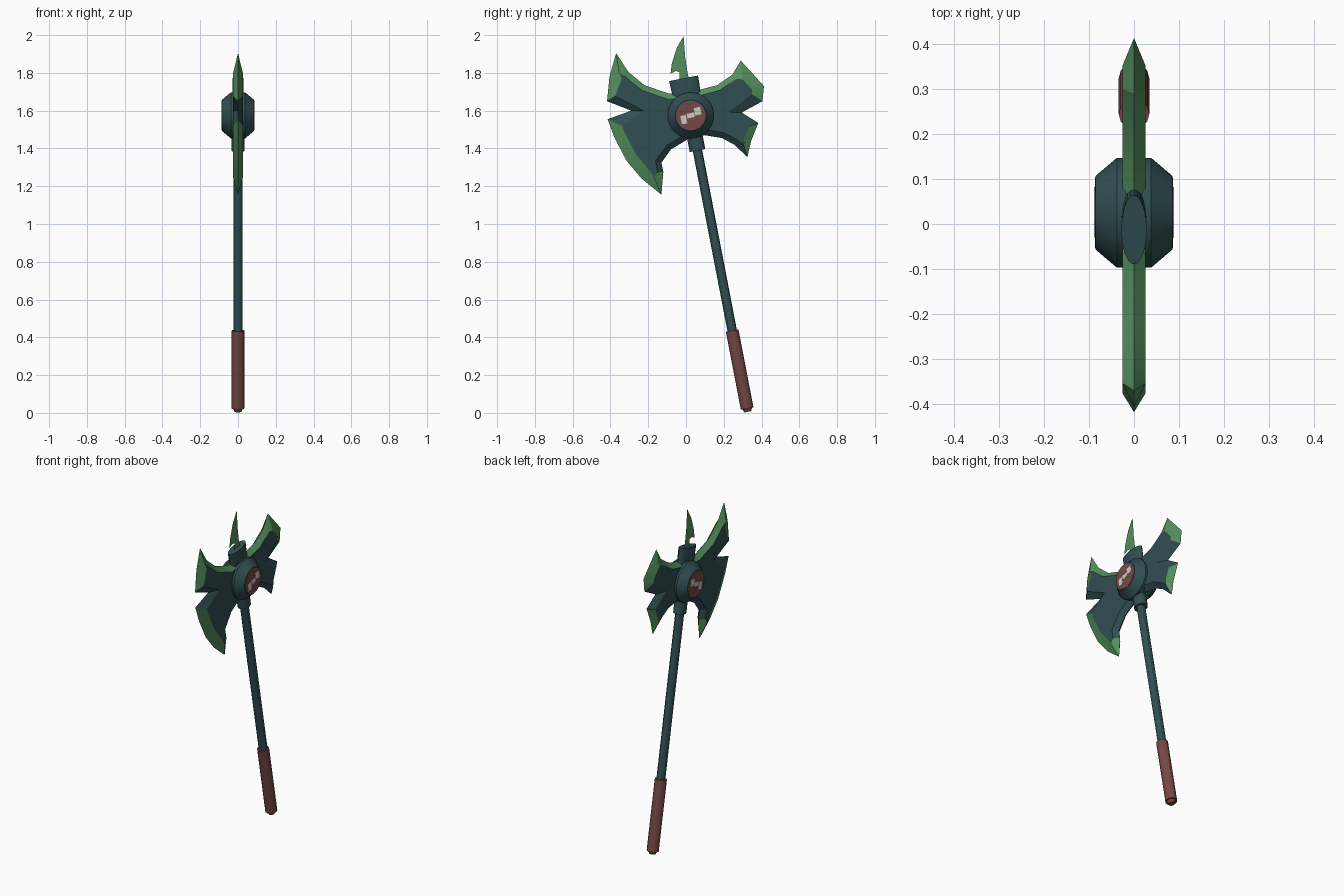
import bpy, bmesh, math
from mathutils import Matrix, Vector

cube = bpy.data.objects.get("Cube")
if cube:
    bpy.data.objects.remove(cube, do_unlink=True)


def material(name, rgb):
    mat = bpy.data.materials.new(name)
    mat.use_nodes = True
    mat.diffuse_color = (*rgb, 1)
    mat.node_tree.nodes["Principled BSDF"].inputs["Base Color"].default_value = (*rgb, 1)
    return mat


teal = material("dark teal metal", (0.03, 0.077, 0.084))
green = material("green edge", (0.09, 0.275, 0.11))
red = material("dull red leather", (0.175, 0.064, 0.06))
pale = material("pale grey", (0.6, 0.58, 0.56))

HUB = Vector((0, 0.025, 1.575))
# Frame of the leaning handle: local z runs up the shaft, origin at the hub
LEAN = Matrix.Translation(HUB) @ Matrix.Rotation(math.radians(10.9), 4, "X")
ACROSS = LEAN @ Matrix.Rotation(math.radians(90), 4, "Y")


def finish(name, bm, mats, angle=None, recalc=True):
    if recalc:
        bmesh.ops.recalc_face_normals(bm, faces=bm.faces)
    mesh = bpy.data.meshes.new(name)
    bm.to_mesh(mesh)
    bm.free()
    for mat in mats:
        mesh.materials.append(mat)
    obj = bpy.data.objects.new(name, mesh)
    bpy.context.collection.objects.link(obj)
    if angle:
        bpy.ops.object.select_all(action="DESELECT")
        obj.select_set(True)
        bpy.context.view_layer.objects.active = obj
        bpy.ops.object.shade_smooth_by_angle(angle=math.radians(angle))
    return obj


def lathe(name, profile, frame, mat, sides=16):
    """Closed elliptical lathe; profile rows are (height, x radius, y radius)."""
    bm = bmesh.new()
    rings = []
    for t, rx, ry in profile:
        ring = []
        for i in range(sides):
            a = math.tau * i / sides
            ring.append(bm.verts.new(frame @ Vector((rx * math.cos(a), ry * math.sin(a), t))))
        rings.append(ring)
    for low, high in zip(rings, rings[1:]):
        for i in range(sides):
            j = (i + 1) % sides
            bm.faces.new((low[i], low[j], high[j], high[i]))
    bm.faces.new(rings[0])
    bm.faces.new(rings[-1])
    return finish(name, bm, [mat], 30)


# Shaft, grip and collars
lathe("shaft", [(-1.17, .025, .025), (-.1, .025, .025)], LEAN, teal, 12)
lathe("grip", [(-1.58, .034, .034), (-1.16, .034, .034)], LEAN, red, 12)
lathe("pommel", [(-1.598, .018, .018), (-1.58, .026, .026)], LEAN, red, 12)
lathe("lower_collar", [(-.19, .035, .042), (-.08, .035, .042)], LEAN, teal)
lathe("upper_collar", [(.08, .028, .074), (.2, .028, .078)], LEAN, teal, 24)

# Hub with a round inlay on each side
lathe("hub", [(-.085, .082, .082), (-.038, .122, .122),
              (.038, .122, .122), (.085, .082, .082)], ACROSS, teal, 32)
for side, label in ((1, "left"), (-1, "right")):
    lathe(label + "_hub_disc", [(side * .084, .078, .078), (side * .087, .078, .078)],
          ACROSS, red, 32)
    # Plain pale chips set into the disc
    for n, (y, z, w, h) in enumerate(((-.04, -.015, .03, .045), (0, 0, .04, .025),
                                      (.04, .015, .035, .04))):
        bm = bmesh.new()
        place = LEAN @ Matrix.Translation((side * .087, y, z))
        bmesh.ops.create_cube(bm, size=1, matrix=place @ Matrix.Diagonal((.003, w, h, 1)))
        finish(f"{label}_chip_{n}", bm, [pale])

# Blade outline in (y, z), split into runs: bevel width, colour slot, points
RUNS = [
    (.03, 1, [(-.09, 1.69), (-.22, 1.735), (-.305, 1.805)]),
    (.065, 1, [(-.37, 1.905), (-.405, 1.78)]),
    (.04, 0, [(-.418, 1.65), (-.29, 1.6)]),
    (.06, 1, [(-.415, 1.555), (-.38, 1.46), (-.315, 1.335), (-.235, 1.24)]),
    (.06, 1, [(-.13, 1.155)]),
    (.03, 0, [(-.12, 1.275), (-.13, 1.325), (-.08, 1.395), (.02, 1.455),
              (.1, 1.47), (.19, 1.455), (.255, 1.42)]),
    (.04, 1, [(.325, 1.355), (.345, 1.44)]),
    (.04, 0, [(.383, 1.535), (.295, 1.59)]),
    (.06, 1, [(.405, 1.65), (.413, 1.73), (.345, 1.805)]),
    (.06, 1, [(.29, 1.865)]),
    (.03, 1, [(.245, 1.79), (.165, 1.735), (.07, 1.71)]),
]


def build_blade(half=.026):
    points = [(Vector(p), w, slot) for w, slot, run in RUNS for p in run]
    count = len(points)
    bm = bmesh.new()
    rim = [bm.verts.new((0, p.x, p.y)) for p, w, slot in points]
    # Inset every corner along its inward bisector
    inner = []
    for i, (p, w, slot) in enumerate(points):
        before = (p - points[i - 1][0]).normalized()
        after = (points[(i + 1) % count][0] - p).normalized()
        bisector = Vector((-before.y - after.y, before.x + after.x)).normalized()
        stretch = max(.6, bisector.dot(Vector((-after.y, after.x))))
        inner.append(p + bisector * w / stretch)
    for side in (1, -1):
        plate = [bm.verts.new((side * half, p.x, p.y)) for p in inner]
        for i in range(count):
            j = (i + 1) % count
            face = bm.faces.new((rim[i], rim[j], plate[j], plate[i]))
            face.material_index = points[i][2]
        bm.faces.new(plate)
    finish("double_blade", bm, [teal, green], 20)


build_blade()

# Thin curved spike standing on the upper collar
bm = bmesh.new()
spike = [(-.013, 1.995), (-.05, 1.93), (-.075, 1.85), (-.082, 1.795), (-.055, 1.81),
         (-.035, 1.805), (-.035, 1.76), (.015, 1.77), (.008, 1.8), (-.004, 1.88)]
for x in (.001, -.001):
    bm.faces.new([bm.verts.new((x, y, z)) for y, z in spike][::-1 if x < 0 else 1])
bm.normal_update()
finish("top_spike", bm, [green], recalc=False)
